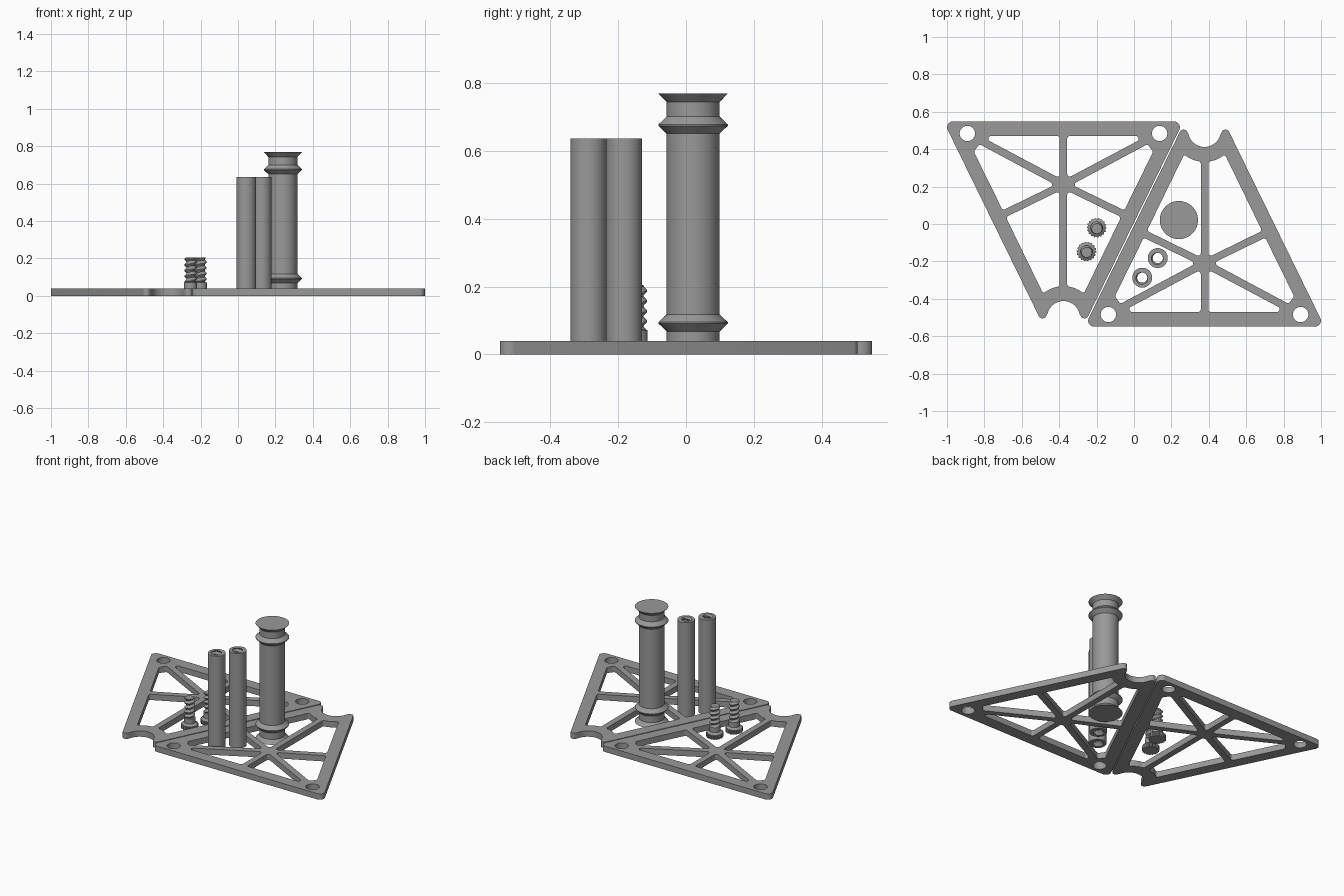
import bpy, bmesh
from math import sin, cos, tan, pi, radians
from mathutils import Vector

if "Cube" in bpy.data.objects:
    bpy.data.objects.remove(bpy.data.objects["Cube"])

GREY = (0.32, 0.32, 0.32, 1)
grey = bpy.data.materials.new("grey_plastic")
grey.use_nodes = True
grey.diffuse_color = GREY
grey.node_tree.nodes["Principled BSDF"].inputs["Base Color"].default_value = GREY

PITCH = 0.03      # thread pitch
SEGMENTS = 72


def finish(obj):
    """Give the part its material and smooth its curved faces."""
    bpy.ops.object.select_all(action='DESELECT')
    obj.select_set(True)
    bpy.context.view_layer.objects.active = obj
    if obj.type == 'CURVE':
        bpy.ops.object.convert(target='MESH')
        obj = bpy.context.object
    obj.data.materials.clear()
    obj.data.materials.append(grey)
    bpy.ops.object.shade_smooth_by_angle(angle=radians(35))


def arc(cx, cy, r, start, end, steps=10):
    angles = [radians(start + (end - start) * i / steps) for i in range(steps + 1)]
    return [(cx + r * cos(a), cy + r * sin(a)) for a in angles]


def rounded(points, radius):
    """Polygon with every corner replaced by a small arc."""
    result = []
    for i, (x, y) in enumerate(points):
        p = Vector((x, y))
        a = Vector(points[i - 1]) - p
        b = Vector(points[(i + 1) % len(points)]) - p
        half = a.angle(b) / 2
        reach = min(radius / tan(half), 0.45 * a.length, 0.45 * b.length)
        a.normalize()
        b.normalize()
        centre = p + (a + b).normalized() * reach / cos(half)
        r = reach * tan(half)
        start, end = p + a * reach - centre, p + b * reach - centre
        for k in range(7):
            # blend of the two spokes, pushed out to the radius
            spoke = start.lerp(end, k / 6).normalized() * r
            result.append(tuple(centre + spoke))
    return result


def mirrored(points):
    return [(-x, y) for x, y in points]


def plate(name, location, turn):
    """Flat braced frame: an outline, six openings and two corner holes."""
    corner = rounded([(0.641, -0.548), (-0.641, -0.548), (-0.139, 0.479)], 0.03)[7:14]
    tip = arc(-0.112, 0.483, 0.022, 154, 8)
    outline = (corner + tip + arc(0, 0.5, 0.088, 192, 348, 20)
               + mirrored(tip)[::-1] + mirrored(corner)[::-1])
    upper = [(-0.02, -0.178), (-0.308, -0.037), (-0.109, 0.372),
             (-0.085, 0.355), (-0.055, 0.341), (-0.02, 0.333)]
    side = [(-0.044, -0.21), (-0.325, -0.073), (-0.479, -0.386), (-0.45, -0.427)]
    lower = [(-0.02, -0.244), (-0.445, -0.47), (-0.02, -0.47)]
    holes = [rounded(shape, 0.014) for shape in (upper, side, lower)]
    holes.append(arc(-0.514, -0.484, 0.041, 0, 350, 35))
    holes += [mirrored(h) for h in holes]

    curve = bpy.data.curves.new(name, 'CURVE')
    curve.dimensions = '2D'
    curve.fill_mode = 'BOTH'
    curve.extrude = 0.0195
    for loop in [outline] + holes:
        spline = curve.splines.new('POLY')
        spline.points.add(len(loop) - 1)
        for point, (x, y) in zip(spline.points, loop):
            point.co = (x, y, 0, 1)
        spline.use_cyclic_u = True
    obj = bpy.data.objects.new(name, curve)
    bpy.context.collection.objects.link(obj)
    obj.location = (*location, 0.0195)
    obj.rotation_euler.z = turn
    finish(obj)


def turned(name, profile, at, hollow=False):
    """Revolve (radius, z) rows; a radius may be a function of the angle."""
    bm = bmesh.new()
    rings = []
    for r, z in profile:
        ring = []
        for i in range(SEGMENTS):
            a = 2 * pi * i / SEGMENTS
            radius = r(a) if callable(r) else r
            ring.append(bm.verts.new((radius * cos(a), radius * sin(a), z)))
        rings.append(ring)
    pairs = list(zip(rings, rings[1:]))
    if hollow:
        pairs.append((rings[-1], rings[0]))
    else:
        bm.faces.new(rings[0])
        bm.faces.new(rings[-1])
    for low, high in pairs:
        for i in range(SEGMENTS):
            j = (i + 1) % SEGMENTS
            bm.faces.new((low[i], low[j], high[j], high[i]))
    bmesh.ops.recalc_face_normals(bm, faces=bm.faces)
    mesh = bpy.data.meshes.new(name)
    bm.to_mesh(mesh)
    bm.free()
    obj = bpy.data.objects.new(name, mesh)
    bpy.context.collection.objects.link(obj)
    obj.location = (*at, 0)
    finish(obj)


def thread(core, crest, start, end):
    """Rows of a helical thread from one height to another."""
    count = round(abs(end - start) / PITCH * 8)
    rows = []
    for k in range(count + 1):
        z = start + (end - start) * k / count
        rows.append((lambda a, z=z: core + (crest - core)
                     * (0.5 + 0.5 * cos(2 * pi * z / PITCH - a)), z))
    return rows


# Two braced plates, one turned half round
plate("right_plate", (0.377, 0), 0)
plate("left_plate", (-0.377, 0), pi)

# Spool with end flanges and guide collars, the same at both ends
R, F, H = 0.078, 0.102, 0.768
end = [(F, 0), (R, 0.025), (R, 0.068), (F, 0.091), (F, 0.095), (R, 0.118)]
turned("spool", end + [(r, H - z) for r, z in end[::-1]], (0.24, 0.021))

# Hollow tubes threaded inside both ends
for number, spot in enumerate([(0.127, -0.182), (0.044, -0.287)], 1):
    bore = thread(0.036, 0.027, 0.635, 0.5) + thread(0.036, 0.027, 0.135, 0)
    turned(f"tube_{number}", [(0.053, 0), (0.053, 0.635)] + bore, spot, hollow=True)


def knurl(a):
    return 0.05 + 0.0035 * cos(18 * a + pi / 4)


# Knurled thumb screws
for number, spot in enumerate([(-0.2, -0.02), (-0.254, -0.147)], 1):
    head = [(knurl, 0), (knurl, 0.028), (0.034, 0.039), (0.034, 0.072)]
    turned(f"thumb_screw_{number}", head + thread(0.022, 0.033, 0.073, 0.204), spot)
